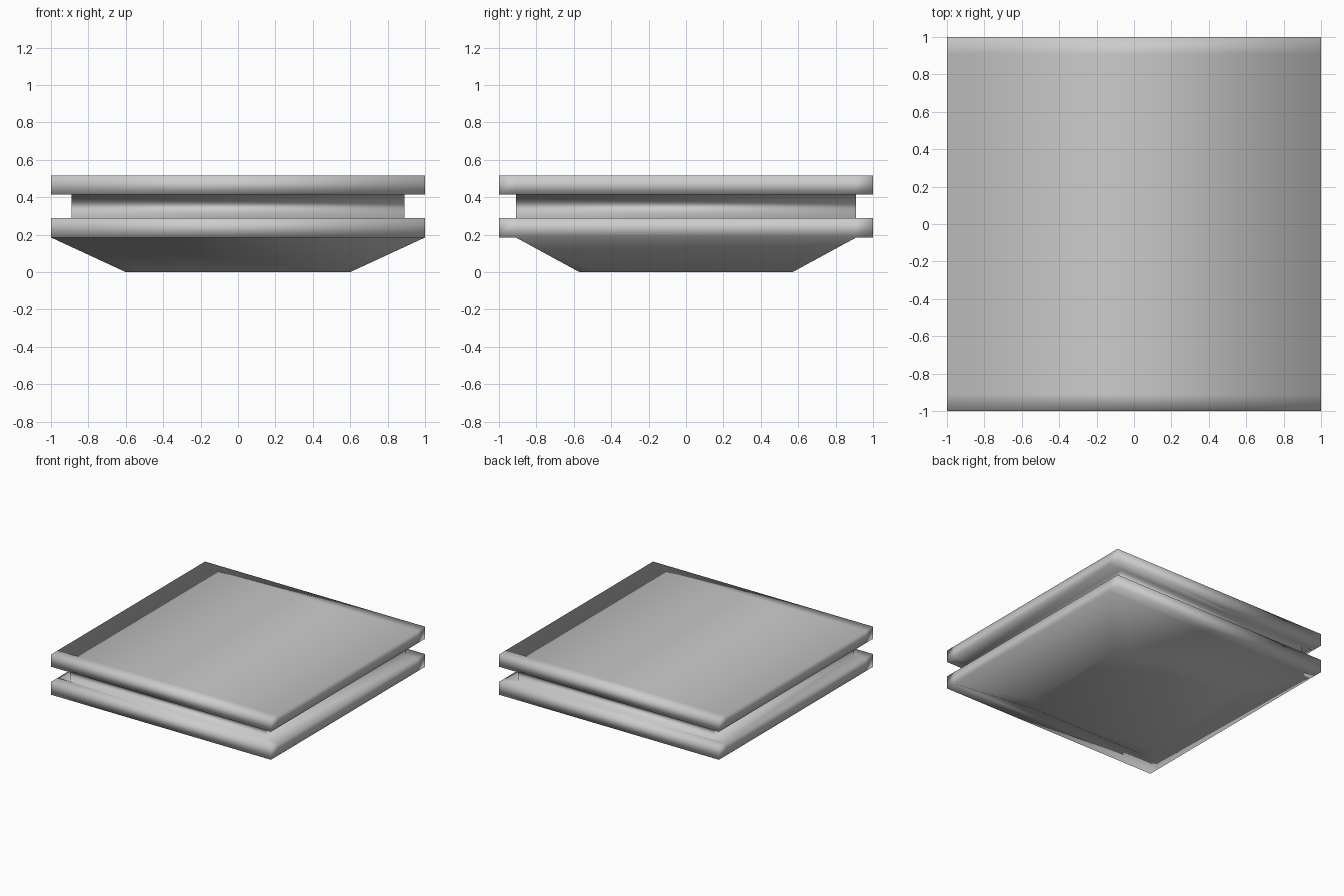
import bpy
import bmesh

cube = bpy.data.objects.get("Cube")
if cube:
    bpy.data.objects.remove(cube, do_unlink=True)

# Material
grey = bpy.data.materials.new("light_grey")
grey.use_nodes = True
colour = (0.6, 0.6, 0.6, 1)
grey.diffuse_color = colour
grey.node_tree.nodes["Principled BSDF"].inputs["Base Color"].default_value = colour

# Main dimensions
EDGE = 1.0                 # half width of the slabs
NECK_X, NECK_Y = 0.89, 0.91
BASE, LOW, GAP, HIGH, TOP = 0.0, 0.185, 0.29, 0.415, 0.515

bm = bmesh.new()
verts = {}


def face(*points):
    """Add a face, sharing vertices with its neighbours."""
    corners = []
    for p in points:
        key = tuple(round(c, 4) for c in p)
        if key not in verts:
            verts[key] = bm.verts.new(key)
        corners.append(verts[key])
    bm.faces.new(corners)


def walls(ring, z0, z1):
    """Upright walls around a closed outline."""
    for (ax, ay), (bx, by) in zip(ring, ring[1:] + ring[:1]):
        face((ax, ay, z0), (bx, by, z0), (bx, by, z1), (ax, ay, z1))


def strip(s, z):
    """Full-width border strip along the front or back of a slab."""
    a, b = s * NECK_Y, s * EDGE
    face((-EDGE, a, z), (EDGE, a, z), (EDGE, b, z), (-EDGE, b, z))


def ledge(z):
    """Flat ledge between a slab edge and the neck."""
    for s in (-1, 1):
        a, b = s * NECK_Y, s * EDGE
        face((-EDGE, b, z), (EDGE, b, z), (EDGE, a, z),
             (NECK_X, a, z), (-NECK_X, a, z), (-EDGE, a, z))
        face((s * NECK_X, -NECK_Y, z), (s * EDGE, -NECK_Y, z),
             (s * EDGE, NECK_Y, z), (s * NECK_X, NECK_Y, z))


half = [(EDGE, -EDGE), (EDGE, -NECK_Y), (EDGE, NECK_Y), (EDGE, EDGE)]
slab = half + [(-x, -y) for x, y in half]
neck = [(NECK_X, -NECK_Y), (NECK_X, NECK_Y), (-NECK_X, NECK_Y), (-NECK_X, -NECK_Y)]

# Two slabs joined by the recessed neck
walls(slab, LOW, GAP)
ledge(GAP)
walls(neck, GAP, HIGH)
ledge(HIGH)
walls(slab, HIGH, TOP)
face(*[(x, y, TOP) for x, y in (slab[1], slab[2], slab[5], slab[6])])
for s in (-1, 1):
    strip(s, TOP)
    strip(s, LOW)

# Tapered foot with clipped corners
FX, FY, CUT = 0.6, 0.57, 0.1
for s in (-1, 1):
    face((-EDGE, s * NECK_Y, LOW), (EDGE, s * NECK_Y, LOW),
         (FX - CUT, s * FY, BASE), (CUT - FX, s * FY, BASE))
    face((s * EDGE, -NECK_Y, LOW), (s * EDGE, NECK_Y, LOW),
         (s * FX, FY - CUT, BASE), (s * FX, CUT - FY, BASE))
    for t in (-1, 1):
        face((s * EDGE, t * NECK_Y, LOW), (s * FX, t * (FY - CUT), BASE),
             (s * (FX - CUT), t * FY, BASE))
quarter = [(FX, CUT - FY), (FX, FY - CUT), (FX - CUT, FY), (CUT - FX, FY)]
foot = quarter + [(-x, -y) for x, y in quarter]
face(*[(x, y, BASE) for x, y in foot])

bmesh.ops.recalc_face_normals(bm, faces=bm.faces)
for f in bm.faces:
    f.smooth = True

mesh = bpy.data.meshes.new("stepped_plinth")
bm.to_mesh(mesh)
bm.free()
mesh.materials.append(grey)
plinth = bpy.data.objects.new("stepped_plinth", mesh)
bpy.context.collection.objects.link(plinth)
